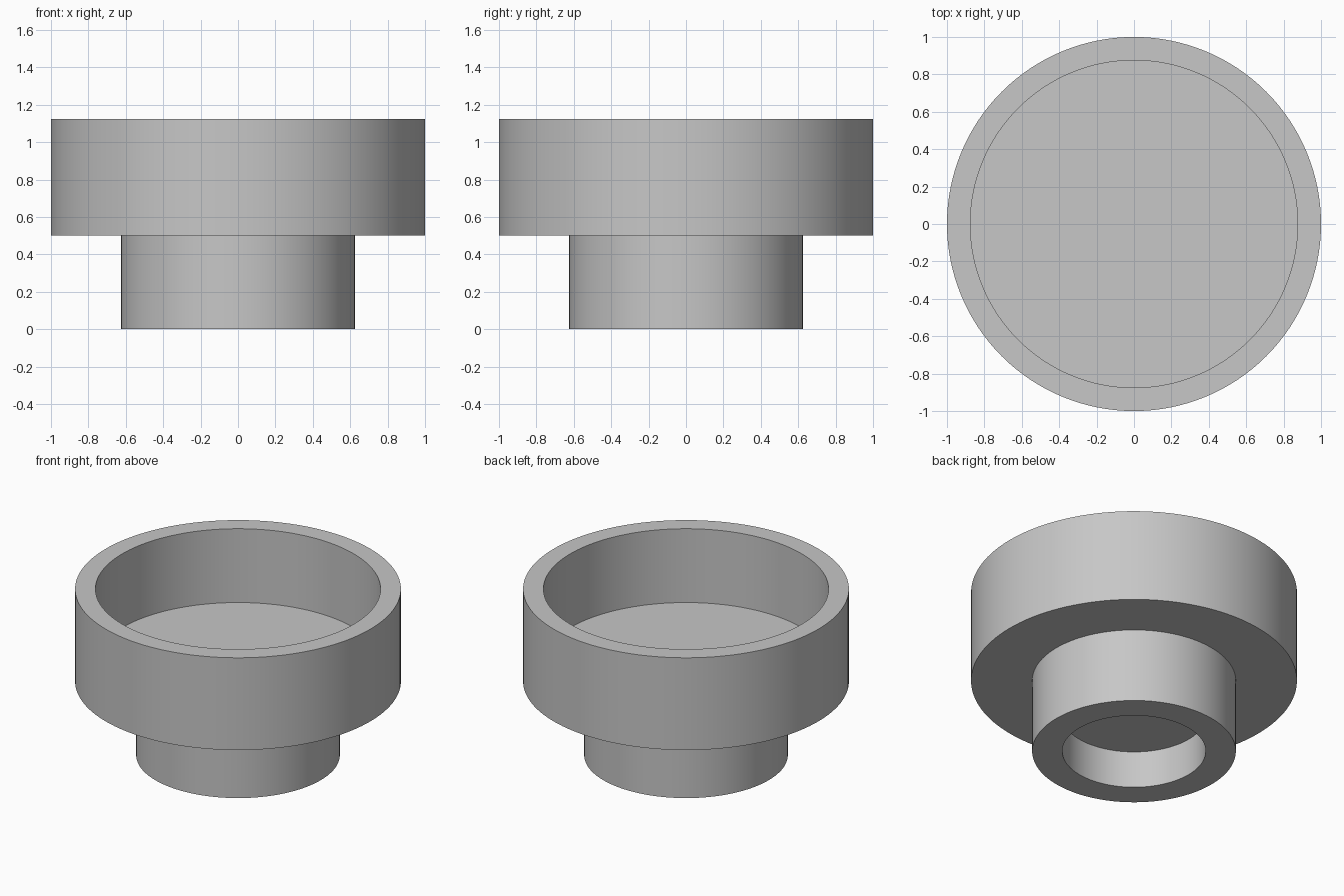
import bpy
import bmesh
import math

cube = bpy.data.objects.get("Cube")
if cube:
    bpy.data.objects.remove(cube, do_unlink=True)

grey = bpy.data.materials.new("light_grey")
grey.use_nodes = True
colour = (0.57, 0.57, 0.57, 1.0)
grey.diffuse_color = colour
grey.node_tree.nodes["Principled BSDF"].inputs["Base Color"].default_value = colour


def lathe(name, profile, segments=128):
    """Spin a radius/height profile, closed at the axis, into a solid."""
    bm = bmesh.new()
    verts = [bm.verts.new((r, 0, z)) for r, z in profile]
    edges = [bm.edges.new(pair) for pair in zip(verts, verts[1:])]
    bmesh.ops.spin(bm, geom=verts + edges, cent=(0, 0, 0), axis=(0, 0, 1),
                   angle=math.tau, steps=segments, use_duplicate=False)
    bmesh.ops.remove_doubles(bm, verts=bm.verts, dist=0.0001)
    bmesh.ops.recalc_face_normals(bm, faces=bm.faces)
    mesh = bpy.data.meshes.new(name)
    bm.to_mesh(mesh)
    bm.free()
    mesh.materials.append(grey)
    obj = bpy.data.objects.new(name, mesh)
    bpy.context.collection.objects.link(obj)
    bpy.ops.object.select_all(action="DESELECT")
    obj.select_set(True)
    bpy.context.view_layer.objects.active = obj
    bpy.ops.object.shade_smooth_by_angle(angle=math.radians(30))
    return obj


# Open cup above a narrower hollow foot, turned as one solid
lathe("stepped_cup", [
    (0, 0.25), (0.44, 0.25), (0.44, 0),        # socket under the foot
    (0.625, 0), (0.625, 0.5),                  # foot wall
    (1, 0.5), (1, 1.125),                      # cup underside and wall
    (0.875, 1.125), (0.875, 0.625), (0, 0.625) # rim, inner wall and floor
])
